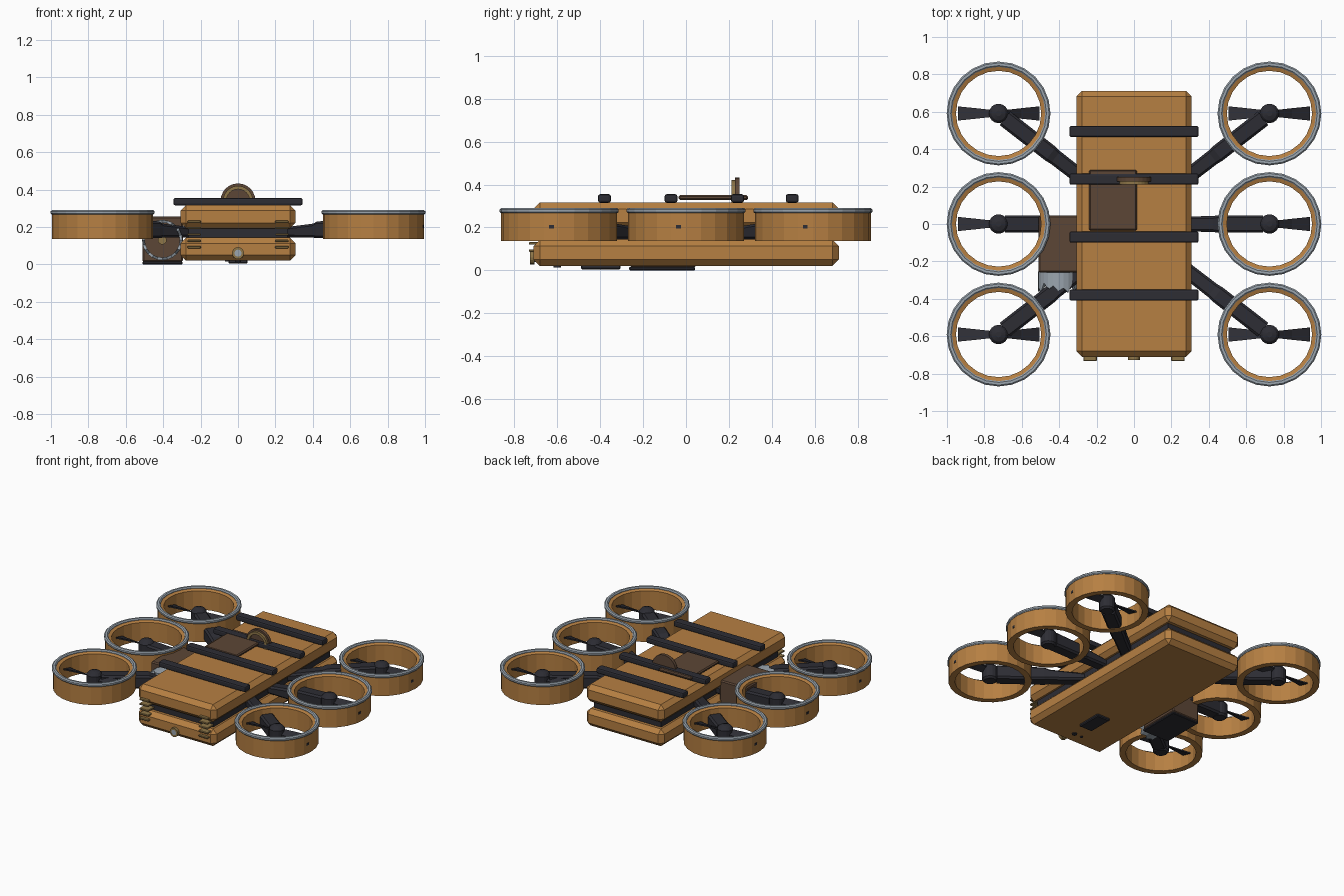
import bpy, bmesh, math
from mathutils import Matrix, Vector

if "Cube" in bpy.data.objects:
    bpy.data.objects.remove(bpy.data.objects["Cube"])


def material(name, rgb):
    m = bpy.data.materials.new(name)
    m.diffuse_color = (*rgb, 1)
    m.use_nodes = True
    m.node_tree.nodes["Principled BSDF"].inputs["Base Color"].default_value = m.diffuse_color
    return m


ORANGE = material("ochre shell", (0.47, 0.215, 0.055))
DARK = material("charcoal", (0.026, 0.026, 0.034))
GREY = material("light metal", (0.33, 0.38, 0.43))
BROWN = material("dark brown", (0.107, 0.061, 0.037))
BRASS = material("dull brass", (0.27, 0.18, 0.065))


def finish(name, bm, mat):
    bmesh.ops.recalc_face_normals(bm, faces=bm.faces)
    me = bpy.data.meshes.new(name)
    bm.to_mesh(me)
    bm.free()
    me.materials.append(mat)
    ob = bpy.data.objects.new(name, me)
    bpy.context.collection.objects.link(ob)
    return ob


def box(name, lo, hi, mat, bevel=0.0, segments=1):
    lo, hi = Vector(lo), Vector(hi)
    bm = bmesh.new()
    bmesh.ops.create_cube(bm, size=1)
    for v in bm.verts:
        v.co = Vector(c * s for c, s in zip(v.co, hi - lo)) + (lo + hi) / 2
    if bevel:
        bmesh.ops.bevel(bm, geom=bm.edges[:], offset=bevel, segments=segments,
                        profile=0.5, affect='EDGES')
    return finish(name, bm, mat)


def lathe(name, profile, mat, centre, sides=24, axis='Z', closed=True):
    """Spin (radius, height) points; axis 'Y' points the height to the front."""
    bm = bmesh.new()
    rings = []
    for r, h in profile:
        rings.append([bm.verts.new((r * math.cos(a), r * math.sin(a), h))
                      for a in (2 * math.pi * i / sides for i in range(sides))])
    n = len(rings)
    for k in range(n if closed else n - 1):
        a, b = rings[k], rings[(k + 1) % n]
        for i in range(sides):
            j = (i + 1) % sides
            bm.faces.new((a[i], a[j], b[j], b[i]))
    if not closed:
        bm.faces.new(rings[0])
        bm.faces.new(rings[-1])
    if axis == 'Y':
        bm.transform(Matrix.Rotation(math.pi / 2, 4, 'X'))
    bm.transform(Matrix.Translation(centre))
    return finish(name, bm, mat)


def disc(name, r, h, mat, centre, sides=24, axis='Z'):
    return lathe(name, [(r, 0), (r, h)], mat, centre, sides, axis, closed=False)


# Two-part body with a dark core in the gap
box("lower_body", (-0.308, -0.71, 0.02), (0.308, 0.712, 0.143), ORANGE, 0.03)
box("upper_body", (-0.308, -0.71, 0.192), (0.308, 0.712, 0.317), ORANGE, 0.03)
box("body_core", (-0.265, -0.66, 0.13), (0.265, 0.66, 0.20), DARK)

# Straps across the top
for i, y in enumerate((0.495, 0.24, -0.07, -0.38)):
    box(f"top_strap_{i}", (-0.345, y - 0.03, 0.315), (0.345, y + 0.03, 0.355), DARK, 0.01, 2)

# Top pad and upright wheel
box("top_pad", (-0.24, -0.035, 0.328), (0.015, 0.29, 0.35), BROWN, 0.007)
disc("wheel_disc", 0.093, 0.022, BROWN, (0, 0.25, 0.34), 24, 'Y')
lathe("wheel_ring", [(0.08, 0), (0.08, 0.018), (0.062, 0.018), (0.062, 0)],
      BRASS, (0, 0.229, 0.34), 24, 'Y')

# Front slats and nozzle
for s in (-1, 1):
    for i in range(5):
        z = 0.092 + i * 0.034
        box(f"front_slat_{s}_{i}", (s * 0.235 - 0.036, -0.732, z - 0.006),
            (s * 0.235 + 0.036, -0.66, z + 0.006), BRASS, 0.003)
lathe("nozzle_ring", [(0.032, 0), (0.032, 0.022), (0.019, 0.022), (0.019, 0)],
      BRASS, (0, -0.705, 0.06), 16, 'Y')
disc("nozzle_core", 0.021, 0.026, GREY, (0, -0.7, 0.06), 16, 'Y')

# Underside sensor plate and studs
box("belly_plate", (-0.052, -0.49, 0.004), (0.052, -0.305, 0.03), DARK, 0.006)
disc("belly_stud", 0.017, 0.01, DARK, (0, -0.6, 0.013), 12)
disc("small_belly_stud", 0.01, 0.008, DARK, (-0.06, -0.6, 0.015), 12)

# Side pod with base plate
box("side_pod", (-0.51, -0.26, 0.012), (-0.295, 0.045, 0.255), BROWN, 0.008)
box("pod_base", (-0.51, -0.265, 0.0), (-0.297, 0.042, 0.016), DARK, 0.004)


# Broken-edged tube on the pod front
def ragged_tube():
    bm = bmesh.new()
    n, ro, ri = 24, 0.108, 0.093
    drop = (0.105, 0.075, 0.098, 0.06, 0.11, 0.088)
    loops = []
    for r, front in ((ro, False), (ro, True), (ri, True), (ri, False)):
        ring = []
        for i in range(n):
            a = 2 * math.pi * i / n
            y = -0.255 - (drop[i % len(drop)] if front else 0)
            ring.append(bm.verts.new((-0.405 + r * math.cos(a), y, 0.13 + r * math.sin(a))))
        loops.append(ring)
    for k in range(4):
        a, b = loops[k], loops[(k + 1) % 4]
        for i in range(n):
            j = (i + 1) % n
            bm.faces.new((a[i], a[j], b[j], b[i]))
    finish("pod_tube", bm, GREY)


ragged_tube()
disc("pod_tube_back", 0.095, 0.02, BROWN, (-0.405, -0.255, 0.13), 24, 'Y')
disc("pod_tube_hub", 0.024, 0.03, BRASS, (-0.405, -0.265, 0.13), 12, 'Y')


# Tapered arm from the body to a motor
def arm(name, start, end):
    start, end = Vector(start), Vector(end)
    side = (end - start).normalized().cross(Vector((0, 0, 1)))
    bm = bmesh.new()
    rings = []
    for t, w, zl, zh in ((0, 0.04, 0.145, 0.19), (0.45, 0.042, 0.143, 0.218),
                         (0.5, 0.046, 0.14, 0.23), (1, 0.046, 0.142, 0.24)):
        p = start.lerp(end, t)
        c = 0.012
        prof = ((-w, zl + c), (-w + c, zl), (w - c, zl), (w, zl + c),
                (w, zh - c), (w - c, zh), (-w + c, zh), (-w, zh - c))
        rings.append([bm.verts.new(p + side * u + Vector((0, 0, z))) for u, z in prof])
    for a, b in zip(rings, rings[1:]):
        for i in range(8):
            j = (i + 1) % 8
            bm.faces.new((a[i], a[j], b[j], b[i]))
    bm.faces.new(rings[0])
    bm.faces.new(rings[-1])
    finish(name, bm, DARK)


# Pitched blade that widens to the tip
def blade(name, centre, s):
    bm = bmesh.new()
    rings = []
    for r, w, tilt in ((0.03, 0.018, 0.012), (0.12, 0.028, 0.012), (0.218, 0.038, 0.01)):
        rings.append([bm.verts.new((centre[0] + s * r, centre[1] + u * w,
                                    0.213 + s * u * tilt + dz))
                      for u, dz in ((-1, -0.005), (1, -0.005), (1, 0.005), (-1, 0.005))])
    for a, b in zip(rings, rings[1:]):
        for i in range(4):
            j = (i + 1) % 4
            bm.faces.new((a[i], a[j], b[j], b[i]))
    bm.faces.new(rings[0])
    bm.faces.new(rings[-1])
    finish(name, bm, DARK)


# Six ducted rotors
for sx in (-1, 1):
    for row in (-1, 0, 1):
        x, y = sx * 0.724, row * 0.591
        tag = f"{'right' if sx > 0 else 'left'}_{('front', 'middle', 'rear')[row + 1]}"
        lathe(f"duct_{tag}", [(0.27, 0.137), (0.27, 0.272), (0.25, 0.28), (0.228, 0.272),
                              (0.228, 0.137)], ORANGE, (x, y, 0))
        lathe(f"duct_lip_{tag}", [(0.272, 0.267), (0.2775, 0.273), (0.2775, 0.284), (0.27, 0.291),
                                  (0.256, 0.291), (0.249, 0.284), (0.249, 0.27)],
              GREY, (x, y, 0))
        arm(f"arm_{tag}", (sx * 0.2, row * 0.185, 0), (sx * 0.69, row * 0.565, 0))
        lathe(f"motor_{tag}", [(0.04, 0.14), (0.052, 0.152), (0.052, 0.235),
                               (0.038, 0.252), (0.015, 0.26)], DARK, (x, y, 0), 16,
              closed=False)
        for s in (-1, 1):
            blade(f"blade_{tag}_{s}", (x, y), s)
        # Dark marker set on one outer facet
        mark = box(f"duct_marker_{tag}", (0.262, -0.011, 0.195), (0.2705, 0.011, 0.211), DARK)
        mark.data.transform(Matrix.Translation((x, y, 0)) @ Matrix.Rotation(
            math.radians(-7.5 if sx > 0 else 172.5), 4, 'Z'))
